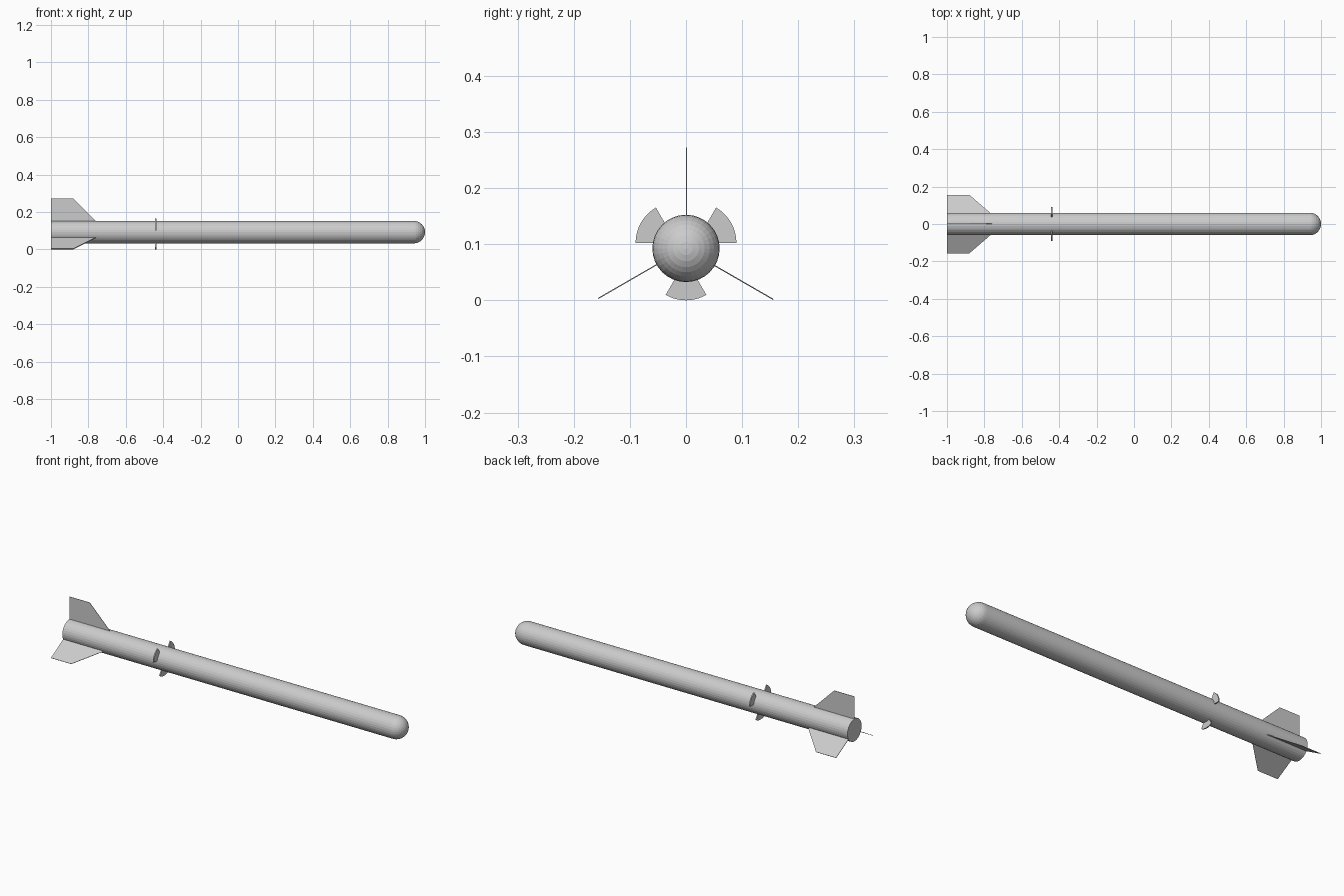
import bpy, bmesh
from math import sin, cos, pi, radians

if "Cube" in bpy.data.objects:
    bpy.data.objects.remove(bpy.data.objects["Cube"])

R = 0.06        # tube radius
ZC = 0.0925     # height of the tube axis
SIDES = 32


def finish(name, bm):
    bmesh.ops.recalc_face_normals(bm, faces=bm.faces[:])
    me = bpy.data.meshes.new(name)
    bm.to_mesh(me)
    bm.free()
    ob = bpy.data.objects.new(name, me)
    bpy.context.collection.objects.link(ob)
    ob.location.z = ZC
    return ob


def plate(name, pts, offset, angle=0.0):
    """Extruded closed outline, turned about the tube axis."""
    bm = bmesh.new()
    face = bm.faces.new([bm.verts.new(p) for p in pts])
    ext = bmesh.ops.extrude_face_region(bm, geom=[face])
    moved = [v for v in ext["geom"] if isinstance(v, bmesh.types.BMVert)]
    bmesh.ops.translate(bm, verts=moved, vec=offset)
    ob = finish(name, bm)
    ob.rotation_euler.x = angle
    return ob


# Tube with rounded nose: half profile spun about x
profile = [(-1.0, R)]
profile += [(1 - R + R * sin(i * pi / 16), R * cos(i * pi / 16)) for i in range(8)]
bm = bmesh.new()
rings = [[bm.verts.new((x, r * cos(2 * pi * k / SIDES), r * sin(2 * pi * k / SIDES)))
          for k in range(SIDES)] for x, r in profile]
for a, b in zip(rings, rings[1:]):
    for k in range(SIDES):
        n = (k + 1) % SIDES
        bm.faces.new((a[k], a[n], b[n], b[k]))
tip = bm.verts.new((1, 0, 0))
for k in range(SIDES):
    bm.faces.new((rings[-1][k], rings[-1][(k + 1) % SIDES], tip))
bm.faces.new(rings[0])
finish("body_tube", bm)

# Three tail fins
fin = [(-1, 0, 0.057), (-1, 0, 0.18), (-0.88, 0, 0.18), (-0.76, 0, 0.06), (-0.76, 0, 0.057)]
for i in range(3):
    plate(f"tail_fin_{i + 1}", fin, (0, 0.002, 0), radians(120 * i))

# Three sector-shaped air brakes between the fins, apex off the axis
APEX, RAD, STEPS = 0.02, 0.0725, 10
arc = [radians(-30 + 60 * i / STEPS) for i in range(STEPS + 1)]
brake = [(-0.443, RAD * sin(a), -APEX - RAD * cos(a)) for a in arc]
brake += [(-0.443, s * 0.0176, -APEX - 0.0305) for s in (1, -1)]
for i in range(3):
    plate(f"air_brake_{i + 1}", brake, (0.006, 0, 0), radians(120 * i))
